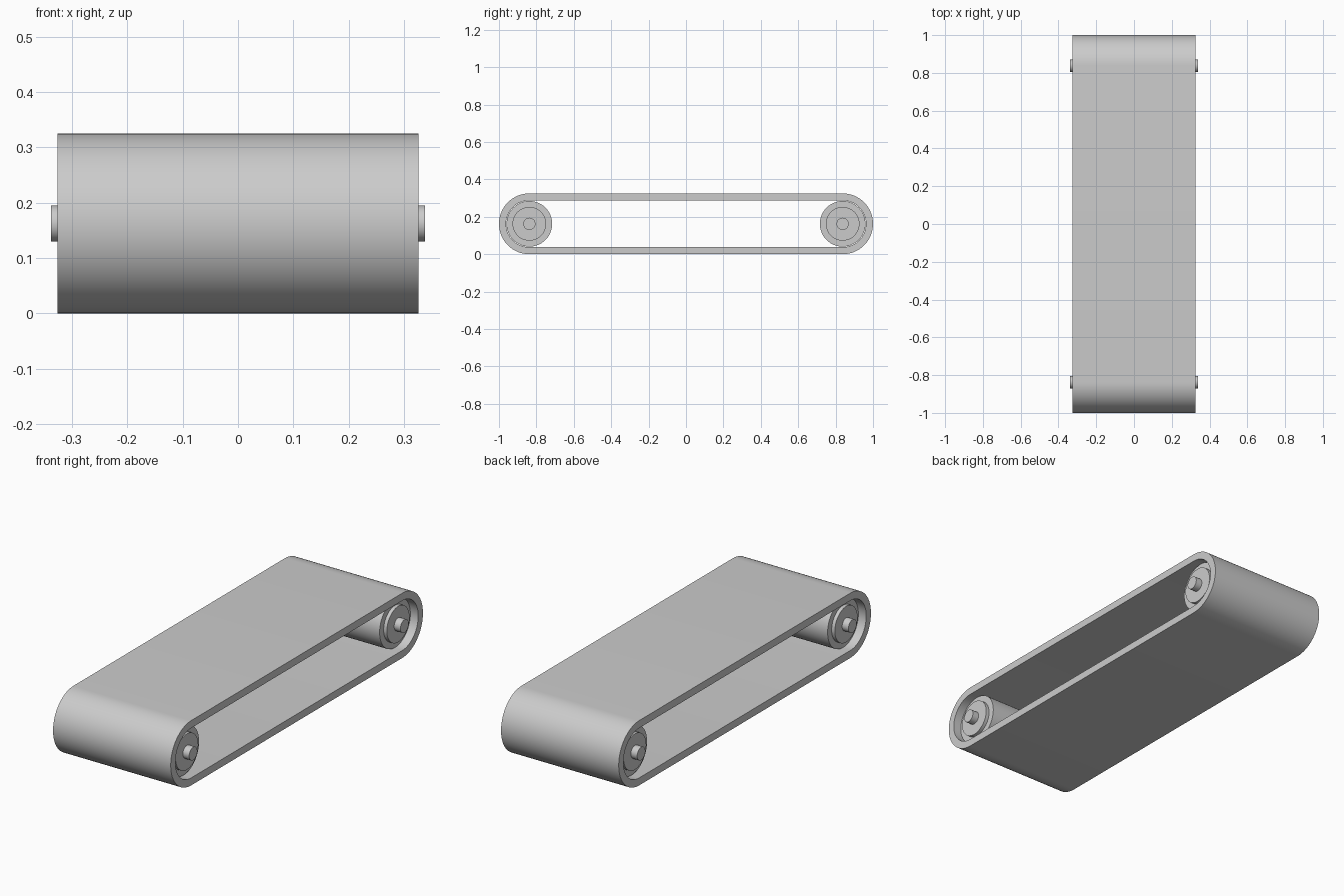
import bpy, bmesh, math

if "Cube" in bpy.data.objects:
    bpy.data.objects.remove(bpy.data.objects["Cube"])

CY, CZ = 0.8375, 0.1625      # roller centre
BELT_W = 0.3265              # belt half width


def finish(name, bm):
    bmesh.ops.recalc_face_normals(bm, faces=bm.faces)
    me = bpy.data.meshes.new(name)
    bm.to_mesh(me)
    bm.free()
    ob = bpy.data.objects.new(name, me)
    bpy.context.collection.objects.link(ob)
    bpy.ops.object.select_all(action='DESELECT')
    ob.select_set(True)
    bpy.context.view_layer.objects.active = ob
    bpy.ops.object.shade_smooth_by_angle(angle=math.radians(30))
    return ob


def stadium(r, n=32):
    pts = []
    for side in (1, -1):
        for i in range(n + 1):
            a = math.pi * i / n - math.pi / 2
            pts.append((side * (CY + r * math.cos(a)), CZ + side * r * math.sin(a)))
    return pts


# belt: hollow stadium band swept across x
bm = bmesh.new()
loops = [[bm.verts.new((x, y, z)) for y, z in stadium(r)]
         for r, x in ((0.1625, -BELT_W), (0.1625, BELT_W), (0.125, BELT_W), (0.125, -BELT_W))]
count = len(loops[0])
for k in range(4):
    a, b = loops[k], loops[(k + 1) % 4]
    for i in range(count):
        j = (i + 1) % count
        bm.faces.new((a[i], a[j], b[j], b[i]))
finish("belt", bm)


# rollers: stepped profile (x, radius) turned around the axle
half = [(0.338, 0.0), (0.338, 0.0325), (0.303, 0.0325), (0.303, 0.09), (0.285, 0.09), (0.285, 0.122)]
profile = half + [(-x, r) for x, r in reversed(half)]
for name, y in (("front_roller", -CY), ("back_roller", CY)):
    bm = bmesh.new()
    vs = [bm.verts.new((x, y + r, CZ)) for x, r in profile]
    edges = [bm.edges.new(p) for p in zip(vs, vs[1:])]
    bmesh.ops.spin(bm, geom=vs + edges, cent=(0, y, CZ), axis=(1, 0, 0),
                   angle=2 * math.pi, steps=48)
    bmesh.ops.remove_doubles(bm, verts=bm.verts, dist=1e-5)
    finish(name, bm)
